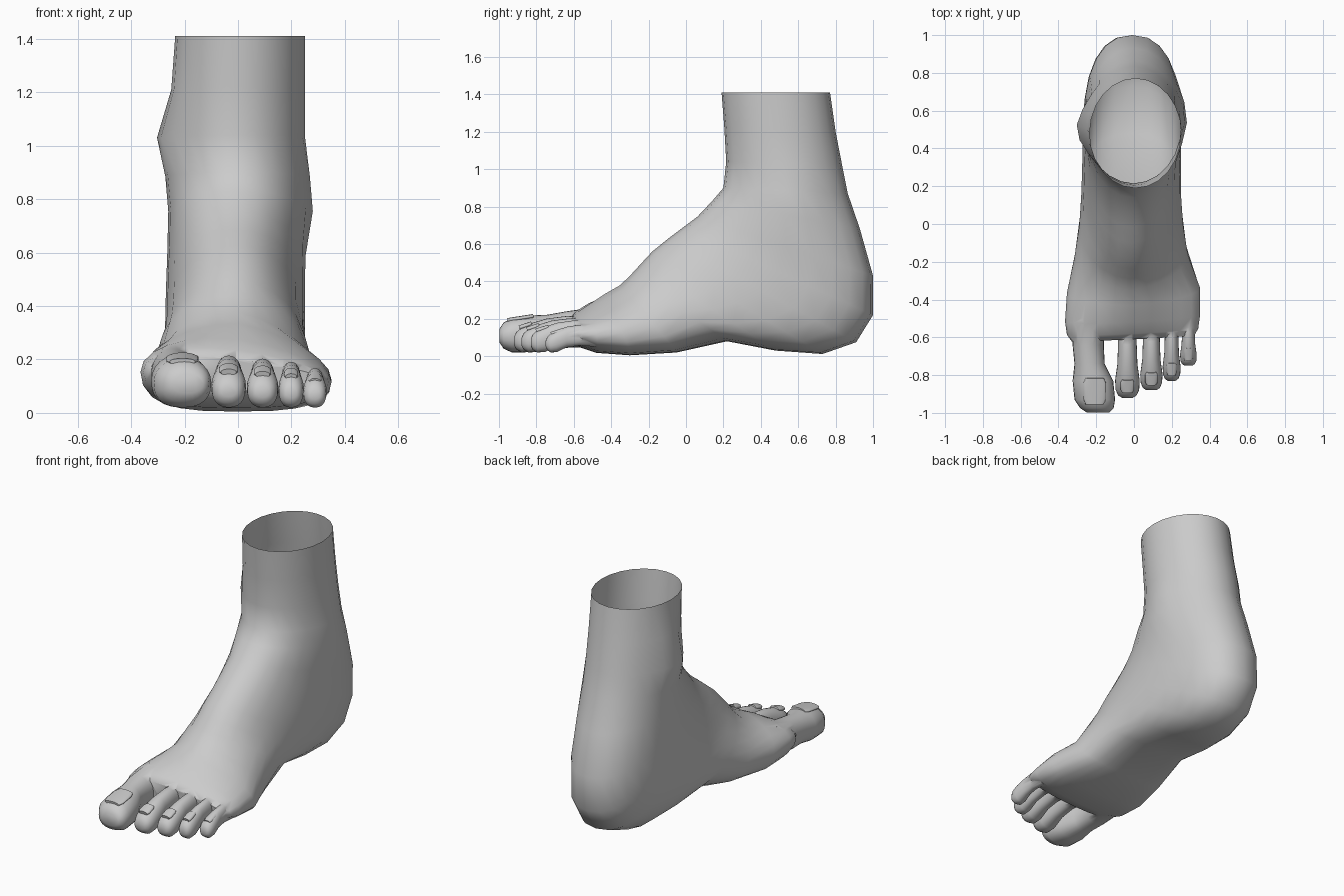
import bpy, bmesh, math

if "Cube" in bpy.data.objects:
    bpy.data.objects.remove(bpy.data.objects["Cube"])

N = 24  # points around each cross-section


def section(top, bottom, xl, xr, widest=0.5, n=2.0, tilt=0.0):
    """Rounded ring between an upper and a lower (y, z) point."""
    cx, hw, k = (xl + xr) / 2, (xr - xl) / 2, math.log(widest) / math.log(0.5)
    ring = []
    for i in range(N):
        a = 2 * math.pi * i / N
        c, s = math.cos(a), math.sin(a)
        e = 2 / (min(n, 2.1) if c > 0 else n)
        x = cx + hw * math.copysign(abs(s) ** e, s)
        t = ((1 - math.copysign(abs(c) ** e, c)) / 2) ** k
        y = top[0] + (bottom[0] - top[0]) * t + 0.4 * tilt * x
        z = top[1] + (bottom[1] - top[1]) * t - tilt * x * (1 - t)
        ring.append((x, y, z))
    return ring


def loft(name, rings):
    """Closed skin over a list of rings."""
    bm = bmesh.new()
    rows = [[bm.verts.new(p) for p in r] for r in rings]
    for a, b in zip(rows, rows[1:]):
        for i in range(N):
            j = (i + 1) % N
            bm.faces.new((a[i], a[j], b[j], b[i]))
    bm.faces.new(rows[0])
    bm.faces.new(rows[-1])
    bmesh.ops.recalc_face_normals(bm, faces=bm.faces)
    mesh = bpy.data.meshes.new(name)
    bm.to_mesh(mesh)
    bm.free()
    ob = bpy.data.objects.new(name, mesh)
    bpy.context.collection.objects.link(ob)
    return ob


# Foot body: top y, z / bottom y, z / left x, right x / widest point / squareness
BODY = [
    (0.19, 1.41, 0.77, 1.41, -0.235, 0.25, 0.5, 2.0),
    (0.205, 1.22, 0.80, 1.20, -0.243, 0.25, 0.5, 2.0),
    (0.215, 1.04, 0.835, 1.02, -0.255, 0.25, 0.5, 2.0),
    (0.20, 0.90, 0.865, 0.87, -0.255, 0.253, 0.5, 2.0),
    (0.14, 0.83, 0.93, 0.68, -0.26, 0.255, 0.5, 2.1),
    (0.06, 0.745, 1.00, 0.43, -0.265, 0.25, 0.5, 2.3),
    (-0.02, 0.685, 1.00, 0.22, -0.27, 0.25, 0.5, 2.4),
    (-0.10, 0.625, 0.91, 0.075, -0.272, 0.25, 0.5, 2.5),
    (-0.18, 0.56, 0.73, 0.012, -0.275, 0.25, 0.5, 2.5),
    (-0.24, 0.495, 0.48, 0.03, -0.28, 0.25, 0.52, 2.5),
    (-0.29, 0.44, 0.22, 0.08, -0.29, 0.26, 0.55, 2.5),
    (-0.35, 0.38, -0.05, 0.02, -0.315, 0.285, 0.6, 2.6),
    (-0.43, 0.335, -0.30, 0.005, -0.355, 0.35, 0.6, 2.8),
    (-0.52, 0.275, -0.48, 0.018, -0.365, 0.35, 0.55, 2.6),
    (-0.58, 0.235, -0.56, 0.045, -0.355, 0.34, 0.52, 2.4),
    (-0.61, 0.20, -0.60, 0.085, -0.33, 0.32, 0.5, 2.3),
]
rings = []
for ty, tz, by, bz, xl, xr, w, n in BODY:
    tilt = 0.12 * max(0, min(1, (-ty - 0.2) / 0.3))
    rings.append(section((ty, tz), (by, bz), xl, xr, w, n, tilt))
foot = loft("foot", rings)

# Ankle bones: soft bumps pushed out of the sides
for side, amount, y, z in ((-1, 0.05, 0.5, 1.02), (1, 0.03, 0.58, 0.79)):
    for v in foot.data.vertices:
        if v.co.x * side > 0:
            d = (v.co.y - y) ** 2 + (v.co.z - z) ** 2
            v.co.x += side * amount * math.exp(-d / 0.018)

# Big toe: y / left x, right x / bottom z, top z
BIG = [
    (-0.50, -0.325, -0.15, 0.05, 0.26), (-0.64, -0.325, -0.16, 0.045, 0.24),
    (-0.74, -0.315, -0.155, 0.04, 0.222), (-0.83, -0.325, -0.11, 0.022, 0.218),
    (-0.93, -0.315, -0.10, 0.02, 0.205), (-0.975, -0.285, -0.108, 0.04, 0.18),
    (-0.998, -0.25, -0.13, 0.075, 0.145),
]
toes = [loft("big_toe", [section((y, zt), (y, zb), a, b, 0.5, 2.4)
                         for y, a, b, zb, zt in BIG])]

# Small toes: length fraction / width factor / bottom and top as height fractions
SMALL = [
    (0.0, 0.75, 0.25, 1.15), (0.33, 0.76, 0.30, 1.18), (0.58, 0.82, 0.22, 1.10),
    (0.78, 1.0, 0.02, 0.95), (0.90, 0.96, 0.0, 0.82), (0.97, 0.75, 0.1, 0.66),
    (1.0, 0.45, 0.25, 0.5),
]
TOES = [  # centre x, tip y, width, height
    (-0.035, -0.92, 0.13, 0.165), (0.092, -0.88, 0.118, 0.155),
    (0.199, -0.83, 0.095, 0.145), (0.288, -0.75, 0.088, 0.125),
]
for i, (x, tip, w, h) in enumerate(TOES):
    base = -0.5 + 0.15 * max(0, x) * 0.4
    toes.append(loft(f"toe_{i + 2}", [
        section((base + (tip - base) * f, 0.02 + h * zt),
                (base + (tip - base) * f, 0.02 + h * zb),
                x - w * wf / 2, x + w * wf / 2, 0.5, 2.3)
        for f, wf, zb, zt in SMALL]))

# Fuse the toes with the foot
for toe in toes:
    mod = foot.modifiers.new("fuse", "BOOLEAN")
    mod.operation, mod.solver, mod.object = "UNION", "EXACT", toe
    bpy.context.view_layer.objects.active = foot
    bpy.ops.object.modifier_apply(modifier=mod.name)
    bpy.data.objects.remove(toe, do_unlink=True)

# Open the leg at the top
bm = bmesh.new()
bm.from_mesh(foot.data)
lid = [f for f in bm.faces if all(v.co.z > 1.405 for v in f.verts)]
bmesh.ops.delete(bm, geom=lid, context="FACES")
bm.to_mesh(foot.data)
bm.free()

# Toenails: thin curved plates on the toe tips
NAILS = [(-0.208, -0.885, 0.203, 0.12, 0.14, 9)] + [
    (x, tip + 0.062, 0.02 + h * 0.87, w * 0.55, 0.07, 18) for x, tip, w, h in TOES]
objs = [foot]
for i, (x, y, z, w, l, slope) in enumerate(NAILS):
    nail = loft(f"toenail_{i + 1}", [
        section((l * f, 0.012), (l * f, -0.012), -w * s / 2, w * s / 2, 0.5, 2.5)
        for f, s in ((-0.5, 0.8), (-0.3, 1), (0.3, 1), (0.5, 0.8))])
    nail.location = (x, y, z)
    nail.rotation_euler.x = math.radians(slope)
    objs.append(nail)

bpy.ops.object.select_all(action="DESELECT")
for ob in objs:
    ob.select_set(True)
bpy.context.view_layer.objects.active = foot
bpy.ops.object.shade_smooth_by_angle(angle=math.radians(55))
